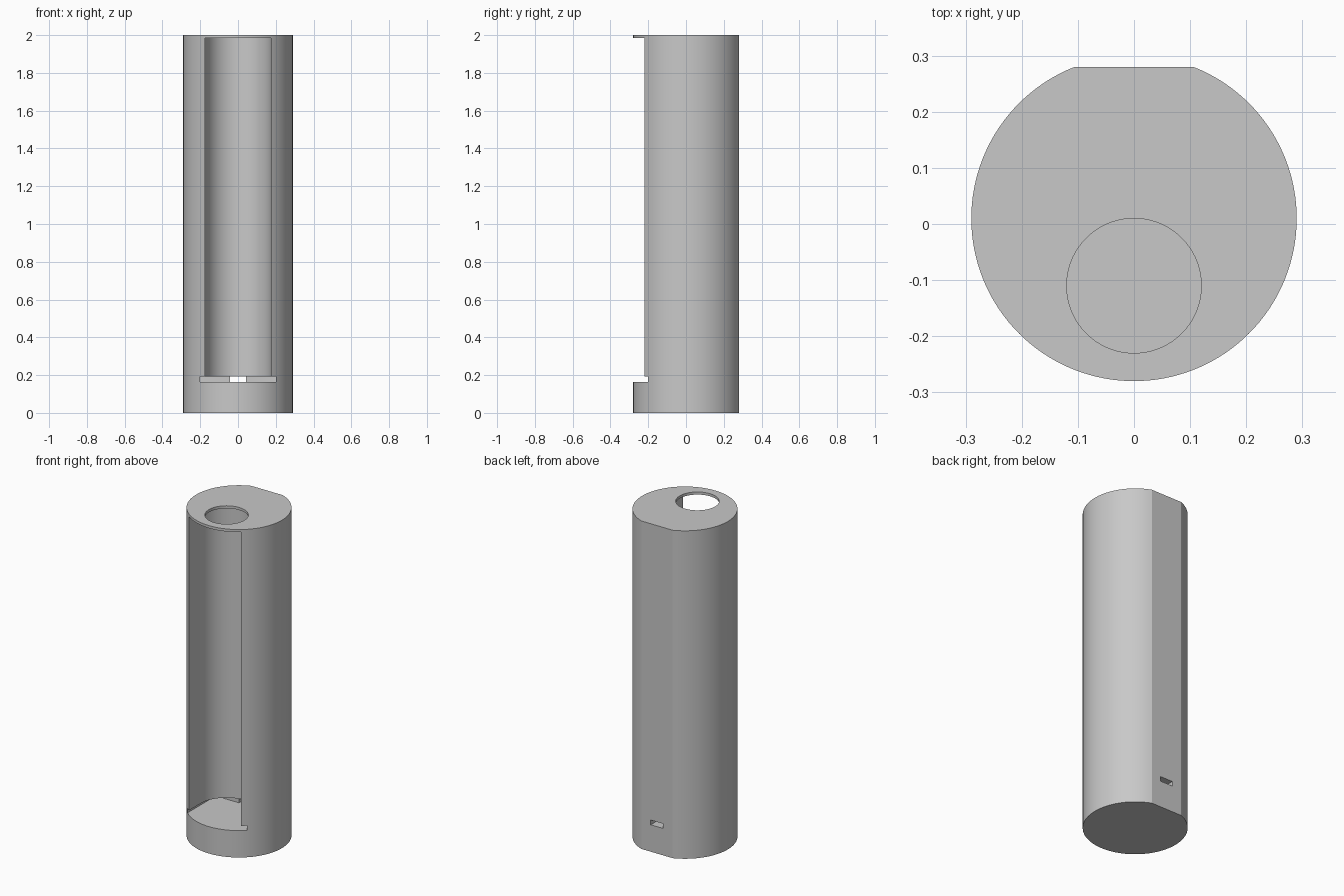
import bpy
import bmesh
from math import sin, cos, pi, radians, asin

if "Cube" in bpy.data.objects:
    bpy.data.objects.remove(bpy.data.objects["Cube"], do_unlink=True)

HEIGHT = 2.0
RADIUS, CENTRE_Y, FLAT_Y = 0.29, 0.01, 0.28
BAY_RADIUS, BAY_Y = 0.176, -0.11
SLOT_LOW, SLOT_HIGH = 0.164, 0.193
FRONT = -0.5

grey = bpy.data.materials.new("plain grey")
grey.use_nodes = True
colour = (0.58, 0.58, 0.58, 1)
grey.diffuse_color = colour
grey.node_tree.nodes["Principled BSDF"].inputs["Base Color"].default_value = colour


def arc(radius, y, start, end, steps):
    """Points along an arc centred on x = 0."""
    angles = [start + (end - start) * i / steps for i in range(steps + 1)]
    return [(radius * cos(a), y + radius * sin(a)) for a in angles]


def prism(name, outline, low, high):
    """Extrude a flat outline between two heights."""
    bm = bmesh.new()
    base = bm.faces.new([bm.verts.new((x, y, low)) for x, y in outline])
    grown = bmesh.ops.extrude_face_region(bm, geom=[base])
    top = [v for v in grown["geom"] if isinstance(v, bmesh.types.BMVert)]
    bmesh.ops.translate(bm, verts=top, vec=(0, 0, high - low))
    bmesh.ops.recalc_face_normals(bm, faces=bm.faces)
    mesh = bpy.data.meshes.new(name)
    bm.to_mesh(mesh)
    bm.free()
    mesh.materials.append(grey)
    obj = bpy.data.objects.new(name, mesh)
    bpy.context.collection.objects.link(obj)
    return obj


# Round body with a flat along its back
half_gap = pi / 2 - asin((FLAT_Y - CENTRE_Y) / RADIUS)
body = prism("tube_body",
             arc(RADIUS, CENTRE_Y, pi / 2 + half_gap, 2.5 * pi - half_gap, 120),
             0, HEIGHT)

# Long bay with a round back, open to the front
bay = arc(BAY_RADIUS, BAY_Y, 0, pi, 48) + [(-BAY_RADIUS, FRONT), (BAY_RADIUS, FRONT)]
bay_cutter = prism("bay_cutter", bay, 0.18, 1.984)

# Wide slot under the bay, with a narrow passage out through the back
wide, narrow, step = 0.2, 0.042, 0.07
half = [(wide, FRONT), (wide, step), (narrow, step), (narrow, -FRONT)]
slot = half + [(-x, y) for x, y in reversed(half)]
slot_cutter = prism("slot_cutter", slot, SLOT_LOW, SLOT_HIGH)

# Round hole through the top plate
hole_cutter = prism("hole_cutter", arc(0.12, BAY_Y, 0, 2 * pi, 72)[:-1],
                    1.9, HEIGHT + 0.1)

bpy.ops.object.select_all(action="DESELECT")
bpy.context.view_layer.objects.active = body
body.select_set(True)
for cutter in (bay_cutter, slot_cutter, hole_cutter):
    cutter.hide_render = True
    cut = body.modifiers.new(cutter.name, "BOOLEAN")
    cut.operation = "DIFFERENCE"
    cut.solver = "EXACT"
    cut.object = cutter
    bpy.ops.object.modifier_apply(modifier=cut.name)
    bpy.data.objects.remove(cutter, do_unlink=True)

bpy.ops.object.shade_smooth_by_angle(angle=radians(15))
